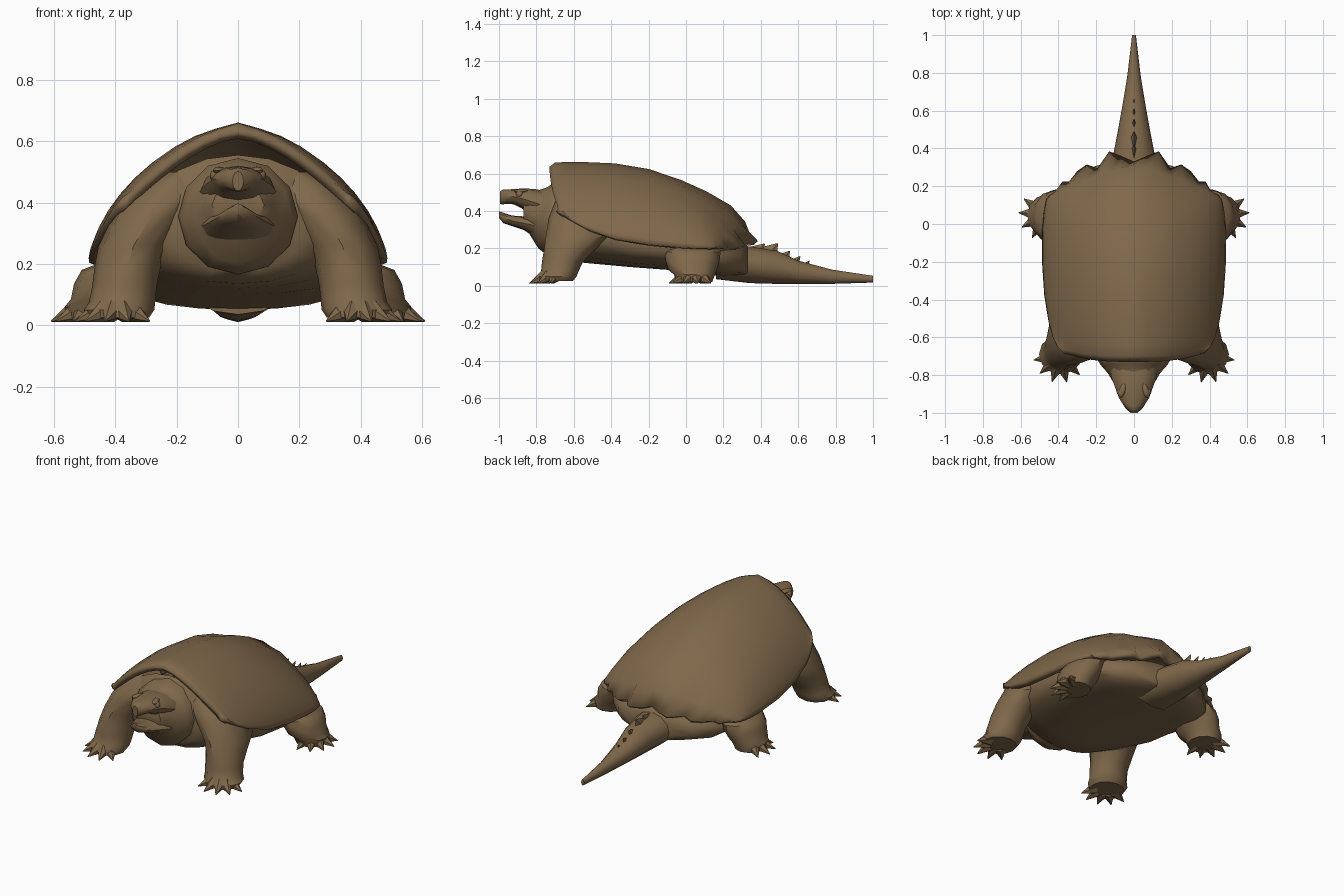
import bpy, bmesh, math
from mathutils import Vector, Matrix

if "Cube" in bpy.data.objects:
    bpy.data.objects.remove(bpy.data.objects["Cube"])

brown = bpy.data.materials.new("earth brown")
brown.diffuse_color = (0.215, 0.14, 0.07, 1)
brown.use_nodes = True
brown.node_tree.nodes["Principled BSDF"].inputs["Base Color"].default_value = brown.diffuse_color


def finish(name, bm, angle=40, fix_normals=True):
    if fix_normals:
        bmesh.ops.recalc_face_normals(bm, faces=bm.faces)
    me = bpy.data.meshes.new(name)
    bm.to_mesh(me)
    bm.free()
    ob = bpy.data.objects.new(name, me)
    bpy.context.collection.objects.link(ob)
    me.materials.append(brown)
    bpy.ops.object.select_all(action='DESELECT')
    ob.select_set(True)
    bpy.context.view_layer.objects.active = ob
    bpy.ops.object.shade_smooth_by_angle(angle=math.radians(angle))
    return ob


def skin(bm, rings):
    """Bridge equal rings of points and cap both ends."""
    vs = [[bm.verts.new(p) for p in r] for r in rings]
    n = len(vs[0])
    for a, b in zip(vs, vs[1:]):
        for k in range(n):
            bm.faces.new((a[k], a[(k + 1) % n], b[(k + 1) % n], b[k]))
    bm.faces.new(vs[0])
    bm.faces.new(vs[-1])


def along_y(bm, rows, n=12, flat=1):
    """Rows are (y, centre z, half width, half height); flat < 1 squares off the underside."""
    def height(c):
        return c if c > 0 else -abs(c) ** flat
    ts = [2 * math.pi * k / n for k in range(n)]
    skin(bm, [[(rx * math.sin(t), y, z + rz * height(math.cos(t))) for t in ts] for y, z, rx, rz in rows])


def spike(bm, base, tip, r, sides=6, thin=1):
    """Cone from base to tip; thin narrows it along x."""
    base, tip = Vector(base), Vector(tip)
    d = tip - base
    m = Matrix.Translation((base + tip) / 2) @ d.to_track_quat('Z', 'Y').to_matrix().to_4x4()
    bmesh.ops.create_cone(bm, cap_ends=True, segments=sides, radius1=r, radius2=0.002,
                          depth=d.length, matrix=Matrix.Diagonal((thin, 1, 1, 1)) @ m)


# Shell: arched rows (y, half width, top z, rim z, arch power, side sweep)
ROWS = [(-.73, .375, .635, .42, 1.2, .05), (-.70, .405, .65, .385, 1.04, .05),
        (-.64, .43, .652, .345, .88, .04), (-.54, .452, .652, .30, .76, .02),
        (-.38, .475, .645, .25, .68, 0), (-.2, .487, .615, .22, .66, 0),
        (-.03, .486, .558, .205, .66, 0), (.11, .478, .495, .2, .68, -.05),
        (.24, .465, .42, .2, .71, -.11), (.315, .445, .335, .2, .8, -.16)]
# Toothed rear edge: y of each point from the middle outwards
TEETH = [.33, .36, .385, .295, .315, .28, .225, .225, .18, .165, .15]
ROWS.append((0, .425, .235, .195, 1, 0))
COLS = 20
bm = bmesh.new()
grid = []
for i, (y, w, top, rim, e, sweep) in enumerate(ROWS):
    line = []
    for j in range(COLS + 1):
        u = math.sin((2 * j / COLS - 1) * math.pi / 2)
        a = min(abs(u), 1)
        yy = y + sweep * a ** (3 if sweep > 0 else 1.15)
        z = rim + (top - rim) * max(0, 1 - a ** 1.75) ** e
        if (i >= 5 and j in (8, 12)) or (i > 0 and j == 10):     # keels
            z += .009
        if i == len(ROWS) - 1:
            yy = TEETH[abs(j - 10)]
        line.append(bm.verts.new((u * w, yy, z)))
    grid.append(line)
for a, b in zip(grid, grid[1:]):
    for j in range(COLS):
        bm.faces.new((a[j], a[j + 1], b[j + 1], b[j]))
shell = finish("shell", bm, 40, False)
sol = shell.modifiers.new("thickness", 'SOLIDIFY')
sol.thickness, sol.offset = .032, -1

# Body under the shell
bm = bmesh.new()
along_y(bm, [(-.70, .34, .21, .165), (-.65, .345, .30, .21), (-.52, .30, .375, .18),
             (-.3, .24, .425, .14), (-.1, .215, .435, .13), (.1, .185, .41, .125),
             (.2, .155, .36, .105), (.29, .145, .26, .09), (.33, .13, .13, .08)], 18, .65)
finish("body", bm, 50)

# Neck collar and throat
bm = bmesh.new()
along_y(bm, [(-.58, .355, .19, .185), (-.715, .355, .195, .19), (-.745, .345, .178, .18),
             (-.79, .355, .138, .155), (-.835, .388, .112, .115), (-.87, .392, .085, .06)], 12)
finish("neck", bm)

# Upper head with hooked beak
bm = bmesh.new()
along_y(bm, [(-.74, .42, .13, .085), (-.81, .445, .12, .072), (-.865, .463, .1, .057),
             (-.92, .476, .08, .041), (-.96, .476, .055, .038), (-.98, .474, .036, .040),
             (-.995, .47, .018, .032)], 12)
finish("upper_head", bm)

# Lower jaw
bm = bmesh.new()
along_y(bm, [(-.76, .33, .13, .09), (-.82, .325, .115, .058), (-.87, .335, .095, .036),
             (-.93, .347, .073, .028), (-.975, .362, .046, .028), (-1.0, .379, .018, .018)], 12)
finish("lower_jaw", bm)

TS = [2 * math.pi * k / 12 for k in range(12)]
for sx in (-1, 1):
    side = "left" if sx > 0 else "right"
    # Eye with a brow ridge above it
    bm = bmesh.new()
    bmesh.ops.create_uvsphere(bm, u_segments=12, v_segments=8, radius=.02,
                              matrix=Matrix.Translation((sx * .072, -.89, .488)))
    finish(side + "_eye", bm)
    bm = bmesh.new()
    bmesh.ops.create_uvsphere(bm, u_segments=10, v_segments=6, radius=1,
                              matrix=Matrix.Translation((sx * .06, -.88, .505))
                              @ Matrix.Rotation(sx * .35, 4, 'Z') @ Matrix.Diagonal((.018, .042, .012, 1)))
    finish(side + "_brow", bm)

    # Legs: rings (z, centre x, centre y, half x, half y), then foot centre and heading
    for name, rings, foot, head in (
        ("front_leg", [(.50, .18, -.59, .06, .06), (.45, .215, -.59, .11, .11),
                       (.36, .28, -.575, .125, .16), (.26, .34, -.575, .115, .175),
                       (.19, .36, -.625, .108, .135), (.13, .37, -.66, .105, .11),
                       (.075, .378, -.675, .108, .10), (.05, .388, -.69, .115, .105),
                       (.025, .39, -.70, .10, .095)], (.39, -.70), -72),
        ("rear_leg", [(.215, .32, .04, .1, .13), (.18, .395, .035, .115, .15),
                      (.135, .425, .035, .11, .145), (.085, .445, .035, .1, .13),
                      (.06, .465, .045, .1, .11), (.02, .47, .045, .09, .095)], (.468, .05), -28)):
        bm = bmesh.new()
        skin(bm, [[(sx * (x + rx * math.cos(t)), y + ry * math.sin(t), z) for t in TS]
                  for z, x, y, rx, ry in rings])
        # Clawed toes fanned around the foot
        for k in range(-2, 3):
            a = math.radians(head + k * 32)
            c, s = math.cos(a), math.sin(a)
            spike(bm, (sx * (foot[0] + .06 * c), foot[1] + .06 * s, .046),
                  (sx * (foot[0] + .142 * c), foot[1] + .142 * s, .013), .038)
        finish(side + "_" + name, bm)

# Tail
bm = bmesh.new()
along_y(bm, [(.16, .12, .16, .085), (.34, .112, .115, .098), (.48, .1, .088, .09),
             (.60, .072, .066, .062), (.78, .048, .036, .038), (1.0, .035, .01, .018)], 12)
finish("tail", bm)

# Crest along the tail
bm = bmesh.new()
for y, z, r in ((.42, .225, .06), (.49, .226, .06), (.555, .186, .05), (.61, .157, .045), (.66, .133, .035)):
    spike(bm, (0, y - .05, z - .06), (0, y, z), r, 4, .4)
finish("tail_crest", bm, 30)
